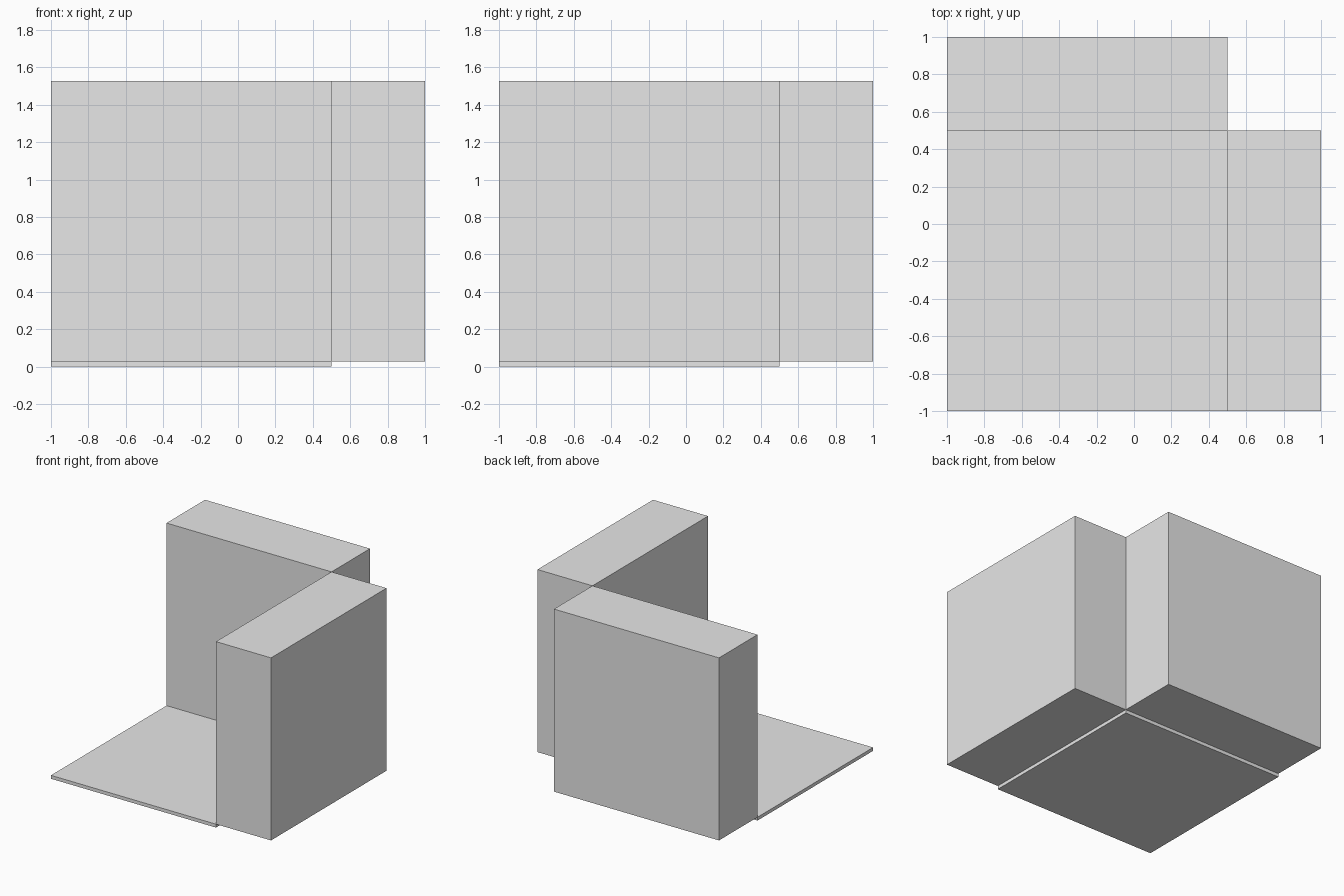
import bpy
import bmesh
from mathutils import Vector

cube = bpy.data.objects.get("Cube")
if cube:
    bpy.data.objects.remove(cube, do_unlink=True)

# One plain grey for everything
grey = bpy.data.materials.new("light_grey")
grey.use_nodes = True
colour = (0.8, 0.8, 0.8, 1)
grey.diffuse_color = colour
grey.node_tree.nodes["Principled BSDF"].inputs["Base Color"].default_value = colour


def box(name, low, high):
    """Add a flat-shaded box between two opposite corners."""
    low, high = Vector(low), Vector(high)
    bm = bmesh.new()
    bmesh.ops.create_cube(bm, size=1)
    bmesh.ops.scale(bm, vec=high - low, verts=bm.verts)
    mesh = bpy.data.meshes.new(name)
    bm.to_mesh(mesh)
    bm.free()
    mesh.materials.append(grey)
    obj = bpy.data.objects.new(name, mesh)
    obj.location = (low + high) / 2
    bpy.context.collection.objects.link(obj)
    return obj


FLOOR = 0.028       # floor thickness
TOP = FLOOR + 1.5   # top of the walls
INNER = 0.5         # inner face of both walls

# Thin square floor
box("floor", (-1, -1, 0), (INNER, INNER, FLOOR))

# Two thick walls that meet along one corner edge
box("back_wall", (-1, INNER, FLOOR), (INNER, 1, TOP))
box("left_wall", (INNER, -1, FLOOR), (1, INNER, TOP))
